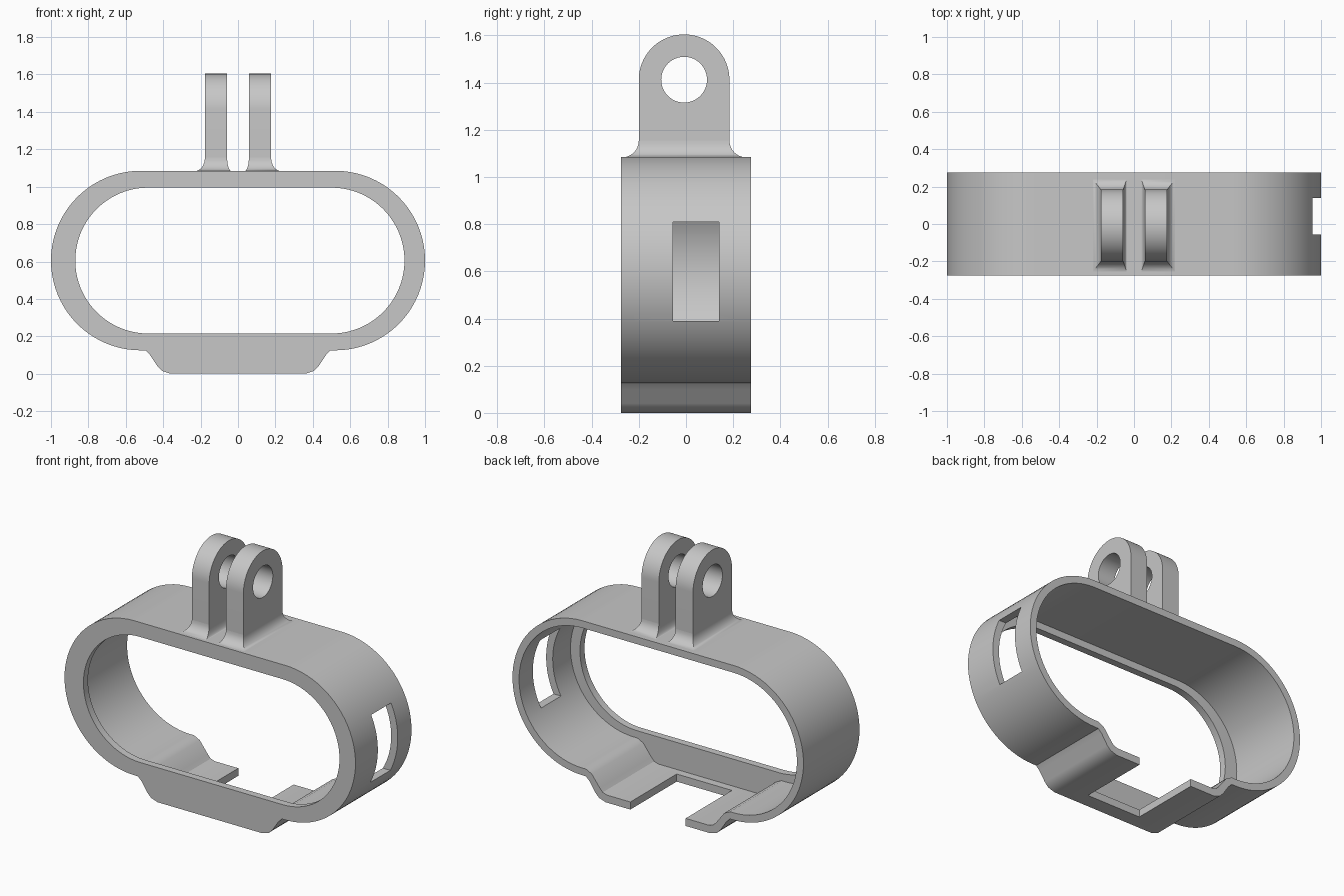
import bpy, bmesh, math

cube = bpy.data.objects.get("Cube")
if cube:
    bpy.data.objects.remove(cube, do_unlink=True)

grey = bpy.data.materials.new("plain grey")
grey.use_nodes = True
colour = (0.57, 0.57, 0.57, 1)
grey.diffuse_color = colour
grey.node_tree.nodes["Principled BSDF"].inputs["Base Color"].default_value = colour


def loft(name, loops, closed=False):
    """Skin equal-length loops; closed joins last to first, otherwise cap the ends."""
    bm = bmesh.new()
    rows = [[bm.verts.new(p) for p in loop] for loop in loops]
    pairs = list(zip(rows, rows[1:]))
    if closed:
        pairs.append((rows[-1], rows[0]))
    else:
        bm.faces.new(rows[0])
        bm.faces.new(rows[-1])
    n = len(rows[0])
    for a, b in pairs:
        for i in range(n):
            j = (i + 1) % n
            bm.faces.new((a[i], a[j], b[j], b[i]))
    bmesh.ops.recalc_face_normals(bm, faces=bm.faces)
    mesh = bpy.data.meshes.new(name)
    bm.to_mesh(mesh)
    bm.free()
    mesh.materials.append(grey)
    obj = bpy.data.objects.new(name, mesh)
    bpy.context.collection.objects.link(obj)
    return obj


def box(name, x0, x1, y0, y1, z0, z1):
    base = [(x0, y0), (x1, y0), (x1, y1), (x0, y1)]
    return loft(name, [[(x, y, z) for x, y in base] for z in (z0, z1)])


def cut(obj, cutter):
    cutter.hide_render = True
    mod = obj.modifiers.new("cut", 'BOOLEAN')
    mod.operation = 'DIFFERENCE'
    mod.solver = 'EXACT'
    mod.object = cutter
    bpy.context.view_layer.objects.active = obj
    bpy.ops.object.modifier_apply(modifier=mod.name)
    bpy.data.objects.remove(cutter, do_unlink=True)


def smooth(obj):
    bpy.ops.object.select_all(action='DESELECT')
    obj.select_set(True)
    bpy.context.view_layer.objects.active = obj
    bpy.ops.object.shade_smooth_by_angle(angle=math.radians(30))


MID_Z, STEPS = 0.605, 40


def outline(radius, half, tray, shift=0):
    """Stadium outline with the tray points along its lower side."""
    def arc(side, start):
        angles = [start - math.pi * i / STEPS for i in range(STEPS + 1)]
        return [(shift + side * half + radius * math.cos(a),
                 MID_Z + radius * math.sin(a)) for a in angles]
    left = [(-x, z) for x, z in reversed(tray)]
    return arc(1, math.pi / 2) + tray + left + arc(-1, -math.pi / 2)


def at_y(points, y):
    return [(x, y, z) for x, z in points]


# Band: thin wall, inward front lip and dropped tray in one skin
FRONT, BACK, LIP = -0.275, 0.275, -0.23
tray_out = [(.495, .125), (.47, .1), (.43, .04), (.405, .015), (.36, 0)]
tray_in = [(.495, .17), (.455, .15), (.40, .078), (.38, .056), (.35, .047)]
outer = outline(0.48, 0.52, tray_out)
inner = outline(0.435, 0.52, tray_in)
opening = outline(0.39, 0.49, [(x * 0.95, MID_Z - 0.39) for x, z in tray_out], 0.01)
band = loft("band", [at_y(outer, BACK), at_y(outer, FRONT), at_y(opening, FRONT),
                     at_y(opening, LIP), at_y(inner, LIP), at_y(inner, BACK)], True)

# Side window and tray notch
cut(band, box("window_cutter", 0.7, 1.1, -0.055, 0.14, 0.39, 0.81))
cut(band, box("notch_cutter", -0.19, 0.19, -0.18, 0.4, -0.1, 0.12))
smooth(band)

# Mounting prongs with pivot holes and flared feet
PY, PZ, PR, TOP = -0.008, 1.412, 0.192, 1.085


def circle(radius, sweep, n):
    return [(PY + radius * math.cos(sweep * i / n),
             PZ + radius * math.sin(sweep * i / n)) for i in range(n + 1)]


for name, side in (("left", 1), ("right", -1)):
    x_in, x_out = 0.058, 0.177
    profile = circle(PR, math.pi, 40) + [(PY - PR, TOP - 0.02), (PY + PR, TOP - 0.02)]
    prong = loft(name + "_prong", [[(side * x, y, z) for y, z in profile]
                                   for x in (x_in, x_out)])
    hole = circle(0.097, 2 * math.pi, 48)[:-1]
    cut(prong, loft("hole_cutter", [[(side * x, y, z) for y, z in hole]
                                    for x in (0, 0.3)]))
    smooth(prong)

    # Concave flare, narrower toward the slot between the prongs
    loops = []
    for i in range(9):
        a = math.pi / 2 * i / 8
        out, up = 1 - math.cos(a), 1 - math.sin(a)
        xa, xb = side * (x_in - 0.024 * out), side * (x_out + 0.055 * out)
        ya, yb = PY - PR - 0.07 * out, PY + PR + 0.07 * out
        z = TOP - 0.002 + 0.072 * up
        loops.append([(xa, ya, z), (xb, ya, z), (xb, yb, z), (xa, yb, z)])
    smooth(loft(name + "_prong_foot", loops))
